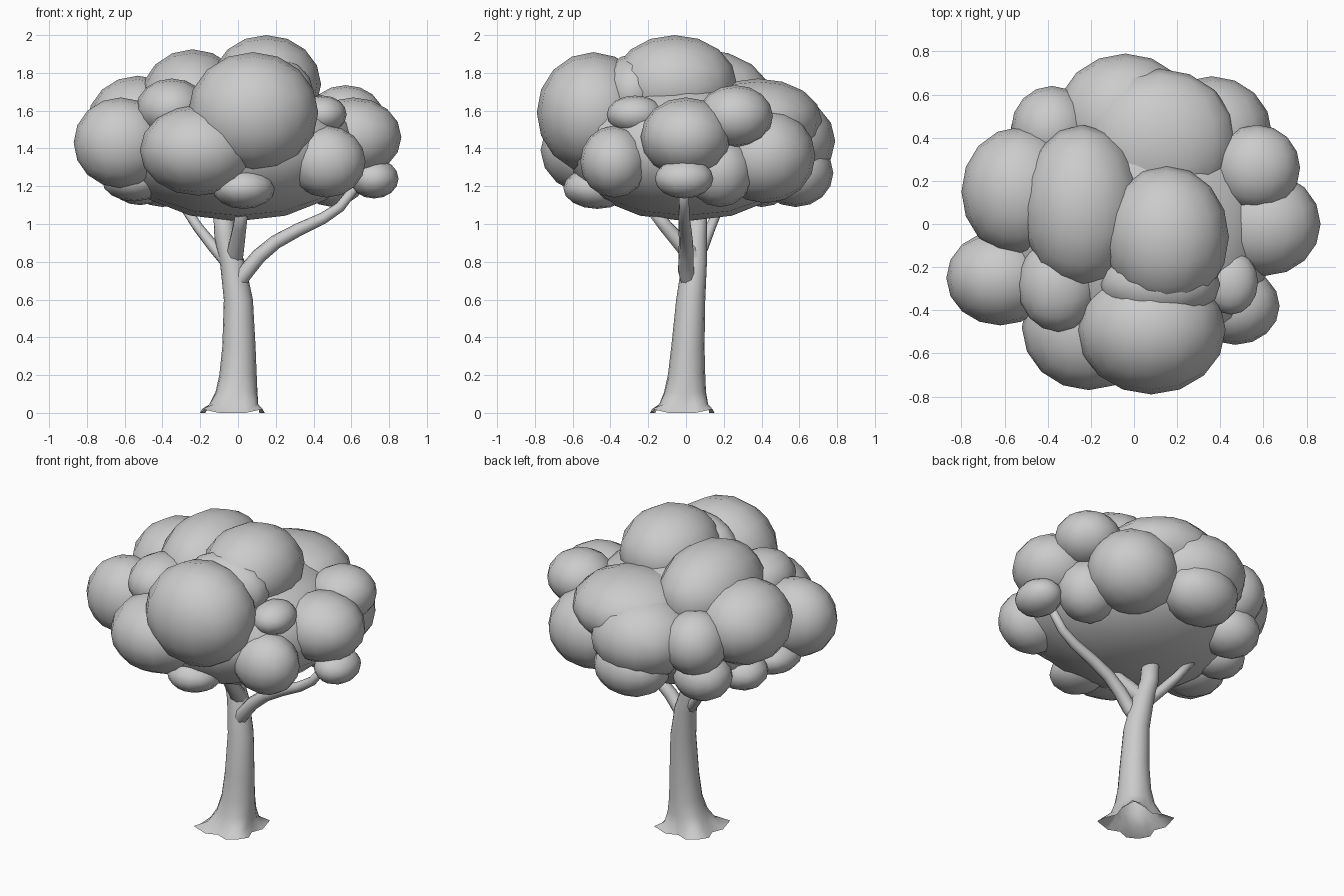
import bpy, bmesh, math
from mathutils import Vector

if "Cube" in bpy.data.objects:
    bpy.data.objects.remove(bpy.data.objects["Cube"])


def finish(bm, name):
    bmesh.ops.recalc_face_normals(bm, faces=bm.faces)
    me = bpy.data.meshes.new(name)
    bm.to_mesh(me)
    bm.free()
    for p in me.polygons:
        p.use_smooth = True
    ob = bpy.data.objects.new(name, me)
    bpy.context.collection.objects.link(ob)
    return ob


def skin(bm, rings):
    for a, b in zip(rings, rings[1:]):
        n = len(a)
        for i in range(n):
            bm.faces.new((a[i], a[(i + 1) % n], b[(i + 1) % n], b[i]))
    bm.faces.new(rings[-1])


def clump(name, centre, radii):
    # rounded cube: 16 sides around, stretched to an ellipsoid
    bm = bmesh.new()
    bmesh.ops.create_cube(bm, size=2)
    bmesh.ops.subdivide_edges(bm, edges=bm.edges[:], cuts=3, use_grid_fill=True)
    for v in bm.verts:
        q = Vector([math.tan(c * math.pi / 4) for c in v.co]).normalized()
        v.co = Vector([centre[k] + q[k] * radii[k] for k in range(3)])
    return finish(bm, name)


def branch(name, path, sides=8):
    # tapered tube, each point is x, y, z, radius
    bm = bmesh.new()
    pts = [Vector(p[:3]) for p in path]
    rings = []
    for i, p in enumerate(pts):
        d = (pts[min(i + 1, len(pts) - 1)] - pts[max(i - 1, 0)]).normalized()
        u = d.cross(Vector((0.3, 1, 0))).normalized()
        w = d.cross(u)
        r = path[i][3]
        rings.append([bm.verts.new(p + r * (u * math.cos(t) + w * math.sin(t)))
                      for t in (2 * math.pi * k / sides for k in range(sides))])
    skin(bm, rings)
    return finish(bm, name)


# trunk with a flared skirt of four root tips: x, y, z, radius, tip depth
bm = bmesh.new()
rings = []
for cx, cy, z, r, f in [(-.03, -.02, 0, .185, .042), (-.022, -.012, .045, .14, .014),
                        (-.008, -.005, .11, .115, .004), (0, .003, .2, .099, 0),
                        (.005, .01, .35, .088, 0), (.002, .025, .6, .077, 0),
                        (-.03, .045, .8, .066, 0), (-.07, .055, .93, .055, 0),
                        (-.085, .06, 1.15, .05, 0)]:
    ring = []
    for k in range(16):
        t = math.pi / 4 + 2 * math.pi * k / 16
        c = math.cos(4 * (t - math.pi / 4))
        rad = r + f * c
        lift = .02 * max(0, c) if z == 0 else 0
        ring.append(bm.verts.new((cx + rad * math.cos(t), cy + rad * math.sin(t), z + lift)))
    rings.append(ring)
skin(bm, rings)
finish(bm, "trunk")

# branches
branch("right_branch", [(-.01, .02, .68, .045), (.04, 0, .745, .043), (.11, 0, .83, .041),
                        (.2, 0, .905, .038), (.32, -.005, .97, .035), (.45, -.01, 1.03, .031),
                        (.54, -.01, 1.09, .028), (.64, -.01, 1.22, .025)])
branch("front_branch", [(-.02, .04, .82, .05), (-.005, -.03, .9, .044),
                        (.01, -.11, .99, .038), (.03, -.22, 1.13, .032)])
branch("left_branch", [(-.06, .045, .8, .035), (-.13, .09, .88, .032),
                       (-.21, .13, .98, .028), (-.29, .18, 1.1, .025)])

# foliage clumps: name, centre, radii
for name, c, r in [
    ("core", (0, 0, 1.4), (.66, .64, .385)),
    ("front_upper", (.08, -.49, 1.59), (.345, .3, .32)),
    ("front_lower", (-.21, -.48, 1.39), (.31, .29, .24)),
    ("front_top", (.12, -.28, 1.7), (.28, .17, .2)),
    ("left_front", (-.62, -.25, 1.43), (.25, .22, .24)),
    ("left_back", (-.53, .15, 1.53), (.27, .3, .255)),
    ("top_left", (-.24, .08, 1.65), (.28, .38, .275)),
    ("top_right", (.15, -.06, 1.74), (.29, .33, .26)),
    ("back", (-.04, .49, 1.44), (.32, .3, .25)),
    ("back_top", (.12, .38, 1.55), (.36, .34, .22)),
    ("back_right", (.36, .42, 1.36), (.28, .265, .25)),
    ("right_upper", (.57, .26, 1.57), (.2, .2, .165)),
    ("right_middle", (.61, 0, 1.46), (.255, .24, .21)),
    ("right_small", (.72, -.01, 1.24), (.13, .155, .105)),
    ("right_front", (.47, -.38, 1.33), (.205, .18, .19)),
    ("right_front_small", (.45, -.27, 1.58), (.125, .15, .1)),
    ("front_small", (.03, -.47, 1.19), (.165, .18, .11)),
    ("front_left_upper", (-.35, -.28, 1.61), (.19, .22, .16)),
    ("back_left", (-.38, .44, 1.46), (.19, .2, .2)),
    ("back_lower", (-.02, .58, 1.27), (.24, .2, .18)),
    ("right_low", (.5, .18, 1.28), (.19, .18, .19)),
    ("back_left_lower", (-.4, .4, 1.24), (.18, .17, .15)),
    ("left_lower", (-.55, -.1, 1.23), (.17, .19, .11)),
    ("left_back_lower", (-.52, .16, 1.21), (.15, .15, .11)),
]:
    clump(name + "_foliage", c, r)
